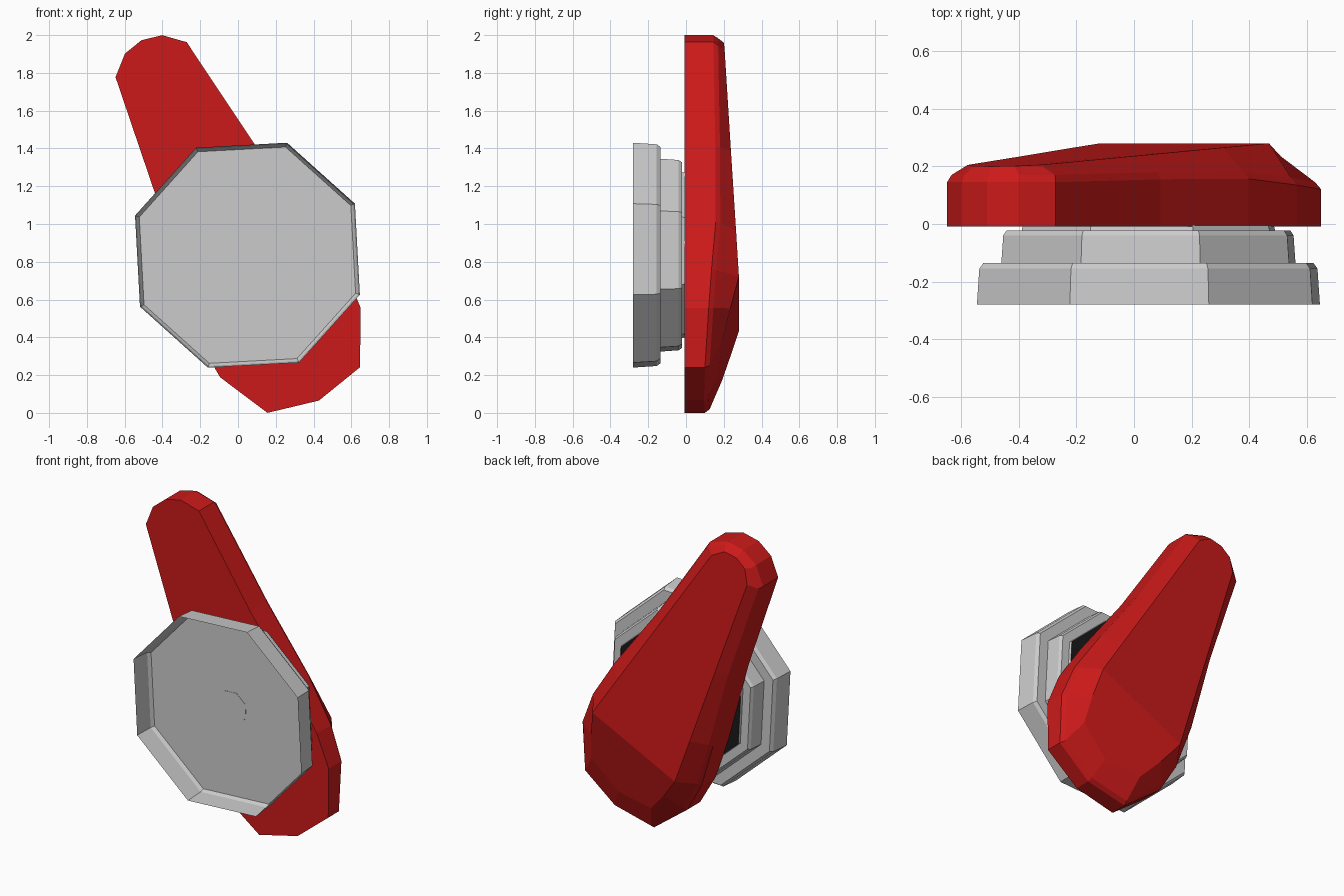
import bpy, bmesh
from math import cos, sin, radians

if "Cube" in bpy.data.objects:
    bpy.data.objects.remove(bpy.data.objects["Cube"])

CX, CZ, TURN = 0.05, 0.835, 25.6      # axis of the octagonal base


def material(name, color):
    m = bpy.data.materials.new(name)
    m.diffuse_color = (*color, 1)
    m.use_nodes = True
    m.node_tree.nodes["Principled BSDF"].inputs["Base Color"].default_value = m.diffuse_color
    return m


def build(name, loops, caps=(), mat=None, outward=True):
    """Bridge equal-length loops of points; each cap is (loop, point indices)."""
    bm = bmesh.new()
    rings = [[bm.verts.new(p) for p in loop] for loop in loops]
    n = len(loops[0])
    for a, b in zip(rings, rings[1:]):
        for i in range(n):
            j = (i + 1) % n
            bm.faces.new((a[i], a[j], b[j], b[i]))
    for ring, ids in caps:
        bm.faces.new([rings[ring][i] for i in ids])
    if outward:
        bmesh.ops.recalc_face_normals(bm, faces=bm.faces)
    me = bpy.data.meshes.new(name)
    bm.to_mesh(me)
    bm.free()
    ob = bpy.data.objects.new(name, me)
    bpy.context.collection.objects.link(ob)
    if mat:
        me.materials.append(mat)
    return ob


def octagon(r, y):
    # runs clockwise seen from the back, so bridged walls face outward
    return [(CX + r * cos(radians(TURN + 45 * k)), y,
             CZ + r * sin(radians(TURN + 45 * k))) for k in range(8)]


# Stepped base: open at the front, three tiers narrowing to the back
steps = [(0.631, -0.28), (0.622, -0.155), (0.607, -0.135), (0.541, -0.135),
         (0.534, -0.04), (0.522, -0.022), (0.466, -0.022), (0.462, -0.006)]
build("stepped_base", [octagon(r, y) for r, y in steps], outward=False)

# Plate closing the recess, with the small pivot in its middle
build("recess_plate", [octagon(0.56, -0.137)], [(0, range(8))], outward=False)
build("pivot", [octagon(0.11, -0.139), octagon(0.11, -0.01)],
      [(0, range(8)), (1, range(8))])

# Black backing inside the last tier
build("black_backing", [octagon(0.463, -0.012)], [(0, range(7, -1, -1))],
      material("black", (0.01, 0.01, 0.01)), outward=False)


def place(u, v, y):
    # u runs down the handle from its tip, v runs across it
    return (-0.46 + 0.4415 * u + 0.897 * v, y, 1.87 - 0.897 * u + 0.4415 * v)


def mirrored(half):
    return ([place(*p) for p in half] +
            [place(u, -v, y) for u, v, y in half[-2:0:-1]])


# Handle: half outline as (along, across, rim height)
outline = [(-0.115, 0, .17), (-0.09, .11, .17), (0, .21, .17), (.65, .295, .18),
           (1.15, .39, .182), (1.45, .43, .16), (1.67, .415, .145),
           (1.95, .273, .125), (2.012, 0, .12)]
# Half outline of the raised top, highest across the wide end
top = [(-0.08, 0, .2), (-0.06, .08, .201), (.02, .14, .205), (.65, .222, .238),
       (1.15, .288, .265), (1.44, .326, .28), (1.61, .288, .235),
       (1.78, .235, .19), (1.86, 0, .172)]
base = mirrored([(u, v, -0.008) for u, v, y in outline])
wall = mirrored([(u, v, y - 0.025) for u, v, y in outline])
rim = mirrored([(0.95 + (u - 0.95) * .985, v * .955, y) for u, v, y in outline])
build("handle", [base, wall, rim, mirrored(top)],
      [(0, range(16)),
       (3, [11, 12, 13, 14, 15, 0, 1, 2, 3, 4, 5]),
       (3, range(5, 12))],
      material("red", (0.6, 0.01, 0.01)))
